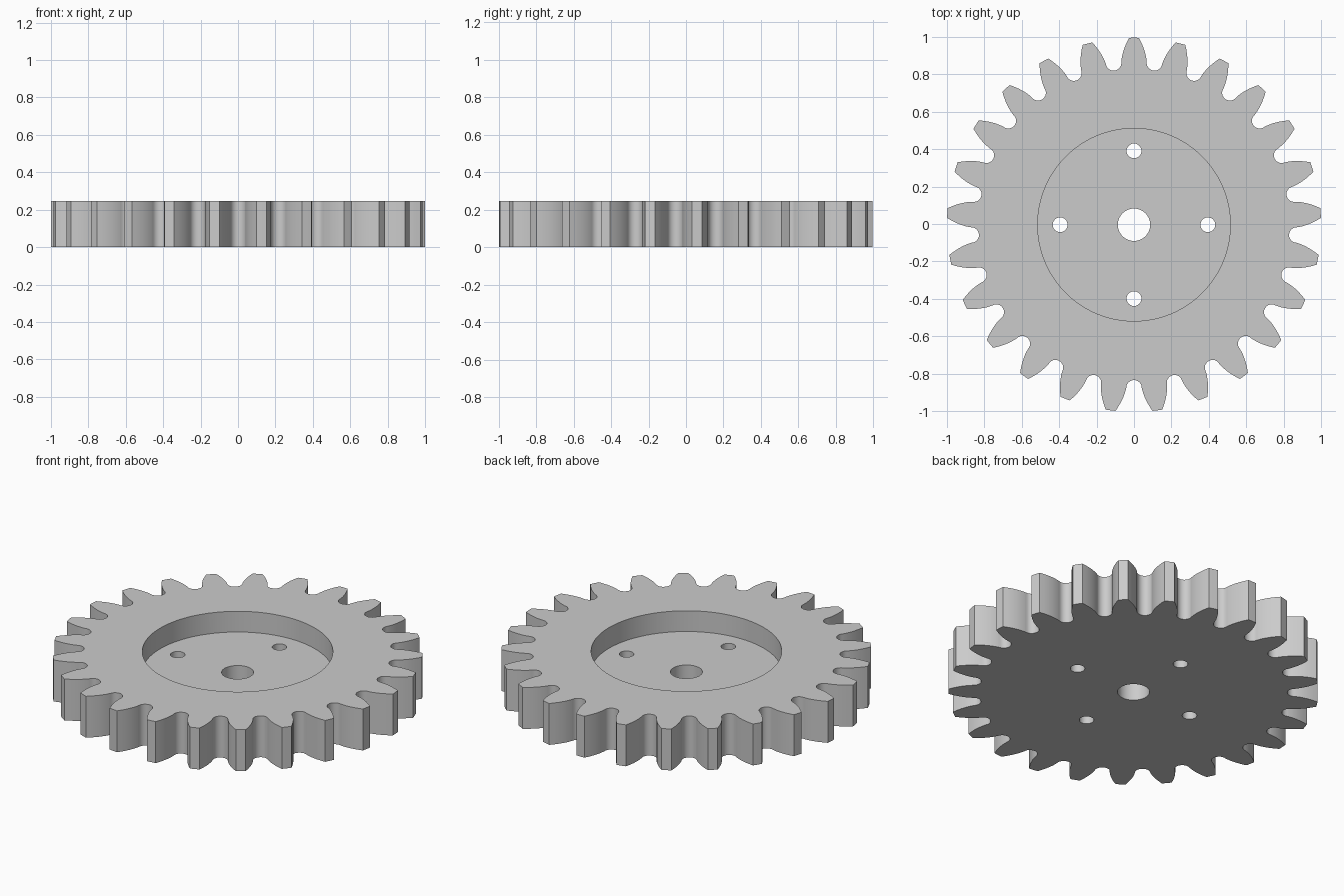
import bpy, bmesh, math
from math import pi, sin, cos, tan, acos
from mathutils import Matrix

if "Cube" in bpy.data.objects:
    bpy.data.objects.remove(bpy.data.objects["Cube"])

TEETH = 25
THICK = 0.247
FLOOR = 0.1235            # height of the recess floor
BASE_R = 0.926 * cos(math.radians(20))
HALF = pi / (2 * TEETH) + tan(math.radians(20)) - math.radians(20)
CENTRE_Y = -0.004         # odd tooth count: shift so the bounds are centred

steel = bpy.data.materials.new("plain_grey")
steel.diffuse_color = (0.6, 0.6, 0.6, 1)
steel.use_nodes = True
steel.node_tree.nodes["Principled BSDF"].inputs["Base Color"].default_value = steel.diffuse_color


def flank_angle(r):
    """Half angle of a tooth on its involute flank at radius r."""
    a = acos(min(1, BASE_R / r))
    return HALF - (tan(a) - a)


def gear_outline():
    """Involute teeth with rounded roots, as a closed 2D loop."""
    flank = [(r, flank_angle(r)) for r in (0.88, 0.90, 0.925, 0.95, 0.975, 1.0)]
    points = []
    for k in range(TEETH):
        mid = pi / 2 + 2 * pi * k / TEETH
        tooth = [(r, -a) for r, a in flank] + [(1.0, 0)] + [(r, a) for r, a in reversed(flank)]
        points += [(r * cos(mid + a), r * sin(mid + a)) for r, a in tooth]
        gap = mid + pi / TEETH
        for i in range(13):   # half-round root between two teeth
            t = pi * i / 12
            u, v = 0.872 - 0.0415 * sin(t), -0.0415 * cos(t)
            points.append((u * cos(gap) - v * sin(gap), u * sin(gap) + v * cos(gap)))
    return points


def new_object(name, bm):
    bmesh.ops.recalc_face_normals(bm, faces=bm.faces)
    mesh = bpy.data.meshes.new(name)
    bm.to_mesh(mesh)
    bm.free()
    mesh.materials.append(steel)
    obj = bpy.data.objects.new(name, mesh)
    bpy.context.collection.objects.link(obj)
    return obj


def cut_round(target, x, y, radius, bottom, segments):
    """Cut a round hole or pocket from above, down to the given height."""
    bm = bmesh.new()
    bmesh.ops.create_cone(bm, cap_ends=True, segments=segments, radius1=radius, radius2=radius,
                          depth=1, matrix=Matrix.Translation((x, y + CENTRE_Y, bottom + 0.5)))
    cutter = new_object("cutter", bm)
    cutter.hide_render = True
    mod = target.modifiers.new("cut", 'BOOLEAN')
    mod.operation, mod.solver, mod.object = 'DIFFERENCE', 'EXACT', cutter
    bpy.context.view_layer.objects.active = target
    bpy.ops.object.modifier_apply(modifier=mod.name)
    bpy.data.objects.remove(cutter)


# Toothed disc
bm = bmesh.new()
face = bm.faces.new([bm.verts.new((x, y + CENTRE_Y, 0)) for x, y in gear_outline()])
ext = bmesh.ops.extrude_face_region(bm, geom=[face], use_keep_orig=True)
top = [g for g in ext["geom"] if isinstance(g, bmesh.types.BMVert)]
bmesh.ops.translate(bm, verts=top, vec=(0, 0, THICK))
gear = new_object("spur_gear", bm)

# Recess, shaft bore and four bolt holes
cut_round(gear, 0, 0, 0.515, FLOOR, 96)
cut_round(gear, 0, 0, 0.0865, -0.2, 48)
for k in range(4):
    cut_round(gear, 0.395 * cos(k * pi / 2), 0.395 * sin(k * pi / 2), 0.0395, -0.2, 32)

# Smooth curved walls, sharp rims
gear.select_set(True)
bpy.context.view_layer.objects.active = gear
bpy.ops.object.shade_smooth_by_angle(angle=math.radians(30))
